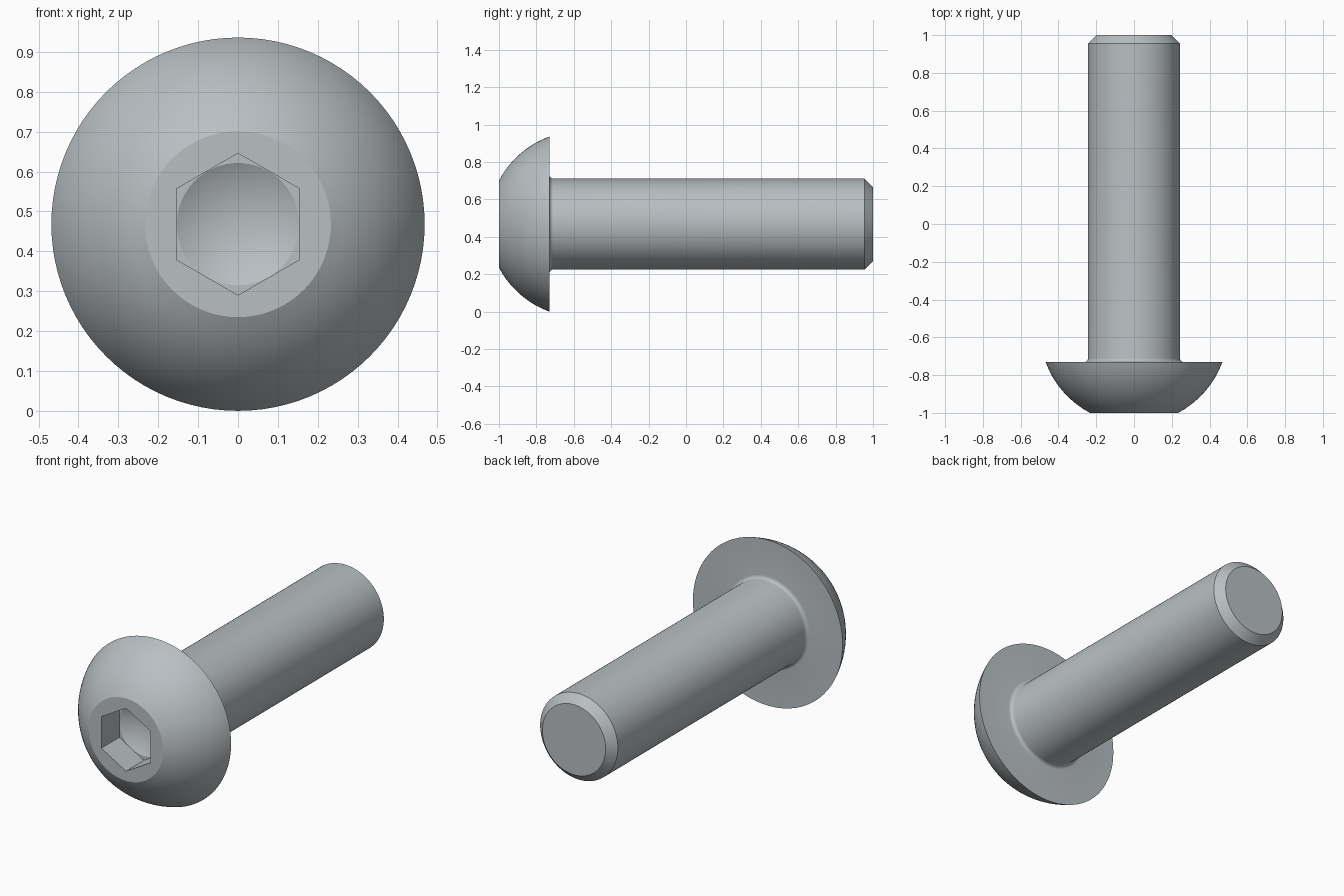
import bpy
import bmesh
from math import cos, sin, pi, radians, sqrt

cube = bpy.data.objects.get("Cube")
if cube:
    bpy.data.objects.remove(cube, do_unlink=True)

SEGMENTS = 96
HEAD_R, FACE_R, SHANK_R, TIP_R = 0.468, 0.233, 0.243, 0.198
FRONT, BACK, UNDER_HEAD = -1.0, 1.0, -0.73
CHAMFER, FILLET = 0.045, 0.02
HEX_APOTHEM, SOCKET_DEPTH, DRILL_DEPTH = 0.154, 0.16, 0.082


def round_ring(radius, y):
    return [(radius * sin(a), y, HEAD_R + radius * cos(a))
            for a in (2 * pi * i / SEGMENTS for i in range(SEGMENTS))]


def hex_ring(apothem, y):
    # Hexagon with corners at top and bottom, sampled like the round rings
    points = []
    for i in range(SEGMENTS):
        a = 2 * pi * i / SEGMENTS
        r = apothem / cos(2 * pi * (i % (SEGMENTS // 6)) / SEGMENTS - pi / 6)
        points.append((r * sin(a), y, HEAD_R + r * cos(a)))
    return points


# Socket: drilled floor, flat corners, hex walls
floor = FRONT + SOCKET_DEPTH
rings = [round_ring(HEX_APOTHEM * 0.995, floor),
         hex_ring(HEX_APOTHEM, floor),
         hex_ring(HEX_APOTHEM, FRONT)]

# Domed head: arc of a sphere centred on the axis
centre = ((HEAD_R**2 + UNDER_HEAD**2 - FACE_R**2 - FRONT**2)
          / (2 * (UNDER_HEAD - FRONT)))
sphere_r = sqrt(FACE_R**2 + (FRONT - centre)**2)
DOME_STEPS = 14
for i in range(DOME_STEPS + 1):
    y = FRONT + (UNDER_HEAD - FRONT) * i / DOME_STEPS
    rings.append(round_ring(sqrt(sphere_r**2 - (y - centre)**2), y))

# Fillet between the head and the shank
for i in range(7):
    a = pi / 2 * i / 6
    rings.append(round_ring(SHANK_R + FILLET * (1 - sin(a)),
                            UNDER_HEAD + FILLET * (1 - cos(a))))

# Shank and chamfered tip
rings.append(round_ring(SHANK_R, BACK - CHAMFER))
rings.append(round_ring(TIP_R, BACK))

# Loft the rings into one closed solid
bm = bmesh.new()
loops = [[bm.verts.new(p) for p in ring] for ring in rings]
for lower, upper in zip(loops, loops[1:]):
    for i in range(SEGMENTS):
        j = (i + 1) % SEGMENTS
        bm.faces.new((lower[i], lower[j], upper[j], upper[i]))
apex = bm.verts.new((0, floor + DRILL_DEPTH, HEAD_R))
for i in range(SEGMENTS):
    bm.faces.new((apex, loops[0][i], loops[0][(i + 1) % SEGMENTS]))
bm.faces.new(loops[-1])
bmesh.ops.recalc_face_normals(bm, faces=bm.faces)

mesh = bpy.data.meshes.new("button_head_screw")
bm.to_mesh(mesh)
bm.free()
screw = bpy.data.objects.new("button_head_screw", mesh)
bpy.context.collection.objects.link(screw)

# Plain steel
steel = bpy.data.materials.new("steel_grey")
steel.use_nodes = True
colour = (0.48, 0.52, 0.54, 1)
steel.diffuse_color = colour
steel.node_tree.nodes["Principled BSDF"].inputs["Base Color"].default_value = colour
mesh.materials.append(steel)

# Smooth curves, crisp edges
bpy.ops.object.select_all(action="DESELECT")
screw.select_set(True)
bpy.context.view_layer.objects.active = screw
bpy.ops.object.shade_smooth_by_angle(angle=radians(20))
